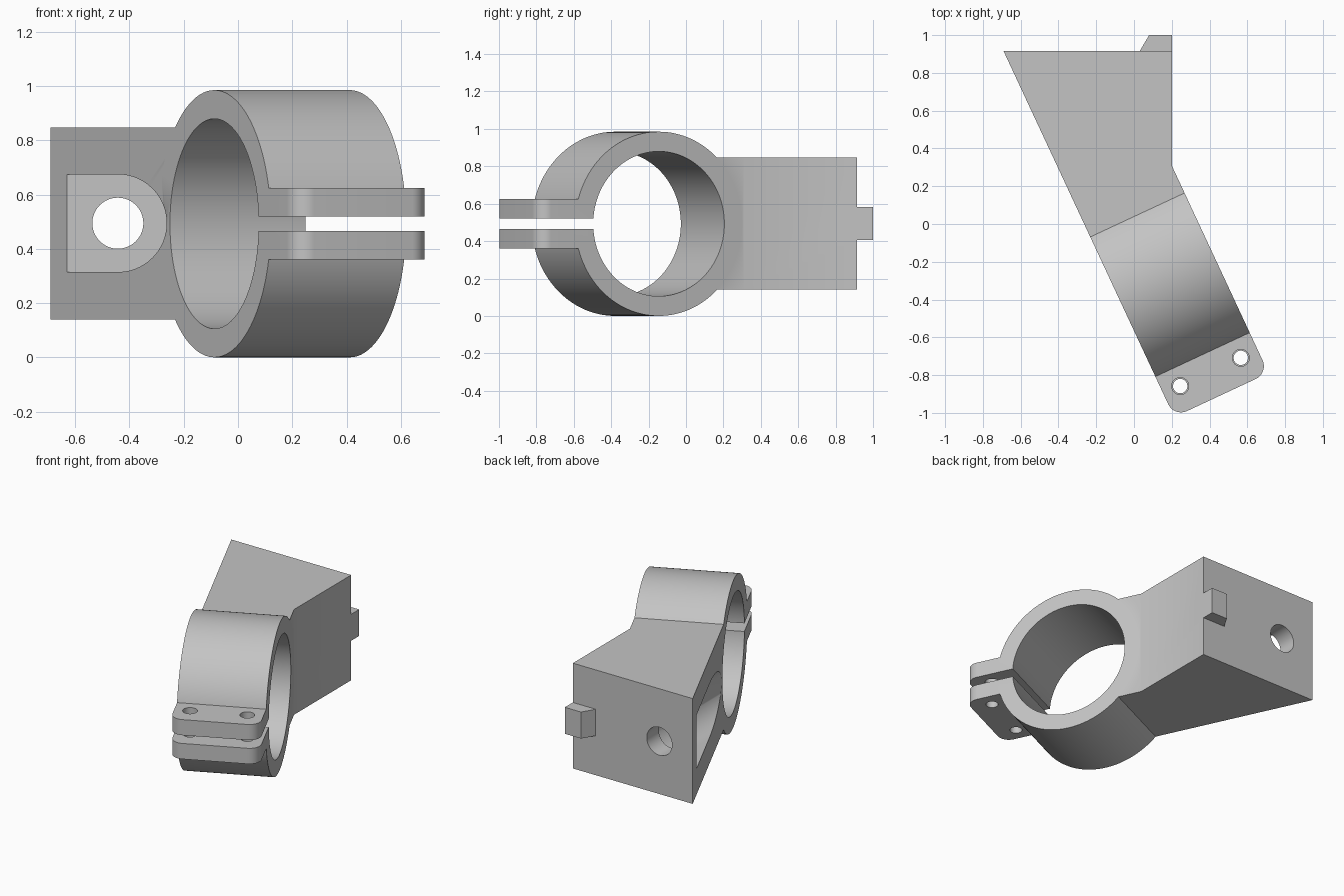
import bpy
import bmesh
from math import sin, cos, pi, radians
from mathutils import Matrix, Vector

if "Cube" in bpy.data.objects:
    bpy.data.objects.remove(bpy.data.objects["Cube"], do_unlink=True)

grey = bpy.data.materials.new("plain grey")
grey.use_nodes = True
colour = (0.55, 0.55, 0.55, 1)
grey.diffuse_color = colour
grey.node_tree.nodes["Principled BSDF"].inputs["Base Color"].default_value = colour

# Clamp frame: U runs along the arm, V along the bore axis
TURN = radians(25)
X, Y, Z = Vector((1, 0, 0)), Vector((0, 1, 0)), Vector((0, 0, 1))
U = Vector((-sin(TURN), cos(TURN), 0))
V = Vector((cos(TURN), sin(TURN), 0))
V0, V1 = -0.239, 0.312
RING_U, MID_Z, RING_R, BORE_R = -0.306, 0.4925, 0.4925, 0.387


def prism(name, points, lo, hi, a, b, c):
    """Extrude a profile in the a-b plane along c from lo to hi."""
    bm = bmesh.new()
    bottom = [bm.verts.new(a * p + b * q + c * lo) for p, q in points]
    face = bm.faces.new(bottom)
    top = bmesh.ops.extrude_face_region(bm, geom=[face])["geom"]
    verts = [g for g in top if isinstance(g, bmesh.types.BMVert)]
    bmesh.ops.translate(bm, verts=verts, vec=c * (hi - lo))
    bmesh.ops.recalc_face_normals(bm, faces=bm.faces)
    mesh = bpy.data.meshes.new(name)
    bm.to_mesh(mesh)
    bm.free()
    mesh.materials.append(grey)
    obj = bpy.data.objects.new(name, mesh)
    bpy.context.collection.objects.link(obj)
    return obj


def arc(cx, cy, r, start=0, end=360, steps=96):
    count = steps if end - start == 360 else steps + 1
    angles = [radians(start + (end - start) * i / steps) for i in range(count)]
    return [(cx + r * cos(t), cy + r * sin(t)) for t in angles]


def combine(target, tool, operation):
    mod = target.modifiers.new(operation.lower(), 'BOOLEAN')
    mod.operation = operation
    mod.solver = 'EXACT'
    mod.object = tool
    bpy.context.view_layer.objects.active = target
    bpy.ops.object.modifier_apply(modifier=mod.name)
    bpy.data.objects.remove(tool, do_unlink=True)


def on_clamp(u, v):
    p = U * u + V * v
    return (p.x, p.y)


# Ring, still solid
body = prism("clamp_bracket", arc(RING_U, MID_Z, RING_R, steps=128), V0, V1, U, Z, V)

# Wedge-shaped arm running to the square back face
BACK = 0.915
inner_corner = (0.2, (V1 - V.x * 0.2) / V.y)
outer_corner = ((V0 - V.y * BACK) / V.x, BACK)
arm = [outer_corner, (0.2, BACK), inner_corner,
       on_clamp(-0.2, V1), on_clamp(-0.2, V0)]
combine(body, prism("arm", arm, 0.14, 0.847, X, Y, Z), 'UNION')

# Locating key on the back face
key = [(0.0, 0.864), (0.08, 1.0), (0.2, 1.0), (0.2, 0.864)]
combine(body, prism("key", key, 0.405, 0.583, X, Y, Z), 'UNION')

# Bolt flange with rounded outer corners
R, END = 0.075, -1.016
flange = ([(V1, -0.5), (V0, -0.5)]
          + arc(V0 + R, END + R, R, 180, 270, 16)
          + arc(V1 - R, END + R, R, 270, 360, 16))
combine(body, prism("flange", flange, 0.36, 0.625, V, U, Z), 'UNION')

# Bore and clamping gap
combine(body, prism("bore", arc(RING_U, MID_Z, BORE_R, steps=128),
                    -0.5, 0.6, U, Z, V), 'DIFFERENCE')
gap = [(-0.6, -1.3), (0.6, -1.3), (0.6, RING_U), (-0.6, RING_U)]
combine(body, prism("gap", gap, 0.465, 0.52, V, U, Z), 'DIFFERENCE')

# Flange bolt holes, wider in the upper lug
for side in (-1, 1):
    for r, lo, hi in ((0.045, 0.49, 0.8), (0.038, 0.2, 0.49)):
        hole = arc(0.036 + side * 0.177, -0.881, r, steps=40)
        combine(body, prism("bolt_hole", hole, lo, hi, V, U, Z), 'DIFFERENCE')

# Round-ended pocket in the arm and mounting hole through its back wall
HOLE_X, POCKET_R = -0.443, 0.18
pocket = (arc(HOLE_X, MID_Z + 0.002, POCKET_R, -90, 90, 48)
          + [(-0.9, MID_Z + 0.002 + POCKET_R), (-0.9, MID_Z + 0.002 - POCKET_R)])
combine(body, prism("pocket", pocket, -0.1, 0.787, X, Z, Y), 'DIFFERENCE')
combine(body, prism("mounting_hole", arc(HOLE_X, MID_Z + 0.002, 0.094, steps=64),
                    0.6, 1.2, X, Z, Y), 'DIFFERENCE')

# Smooth curved walls, crisp edges
bpy.ops.object.select_all(action='DESELECT')
body.select_set(True)
bpy.context.view_layer.objects.active = body
bpy.ops.object.shade_smooth_by_angle(angle=radians(30))
